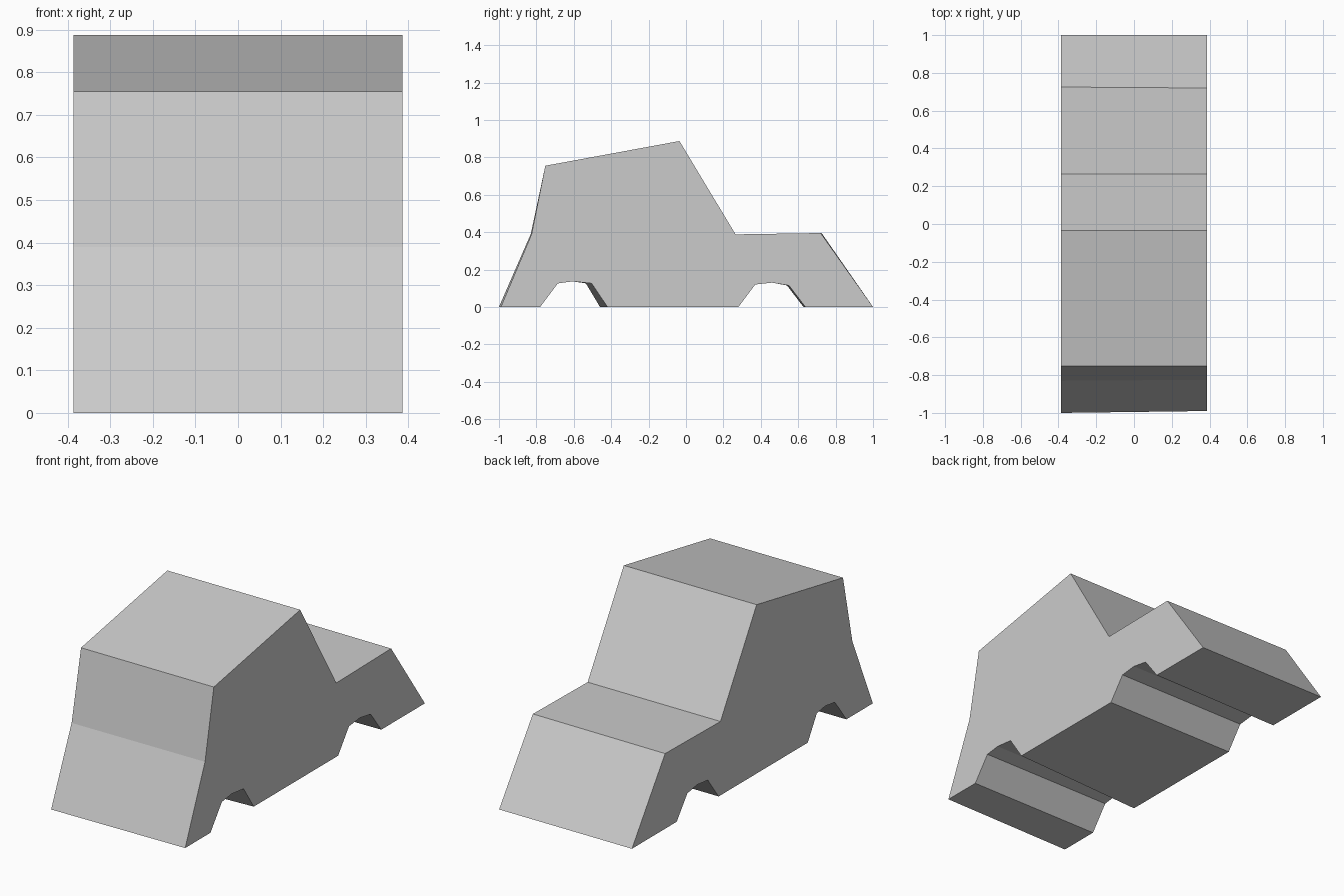
import bpy, bmesh

cube = bpy.data.objects.get("Cube")
if cube:
    bpy.data.objects.remove(cube, do_unlink=True)

HALF_WIDTH = 0.386

# Side outlines as (y on the left side, y on the right side, z)
upper = [(1.0, 1.0, 0), (0.72, 0.725, 0.395), (0.265, 0.265, 0.388),
         (-0.035, -0.035, 0.887), (-0.752, -0.752, 0.755),
         (-0.825, -0.83, 0.39), (-0.99, -1.0, 0)]
front_arch = [(-0.78, -0.78, 0), (-0.685, -0.685, 0.126), (-0.605, -0.605, 0.137),
              (-0.505, -0.535, 0.126), (-0.42, -0.46, 0)]
rear_arch = [(0.28, 0.28, 0), (0.37, 0.37, 0.12), (0.46, 0.46, 0.13),
             (0.55, 0.54, 0.115), (0.638, 0.628, 0)]
outline = upper + front_arch + rear_arch

# Plain grey paint
paint = bpy.data.materials.new("grey_paint")
paint.use_nodes = True
grey = (0.6, 0.6, 0.6, 1)
paint.diffuse_color = grey
paint.node_tree.nodes["Principled BSDF"].inputs["Base Color"].default_value = grey

# Body: two side panels joined by strips across the width
bm = bmesh.new()
left = [bm.verts.new((HALF_WIDTH, a, z)) for a, b, z in outline]
right = [bm.verts.new((-HALF_WIDTH, b, z)) for a, b, z in outline]
bm.faces.new(left)
bm.faces.new(right[::-1])
for i in range(len(outline)):
    j = (i + 1) % len(outline)
    bm.faces.new((left[j], left[i], right[i], right[j]))
bmesh.ops.recalc_face_normals(bm, faces=bm.faces[:])

mesh = bpy.data.meshes.new("vehicle_body")
bm.to_mesh(mesh)
bm.free()
mesh.materials.append(paint)
body = bpy.data.objects.new("vehicle_body", mesh)
bpy.context.collection.objects.link(body)
